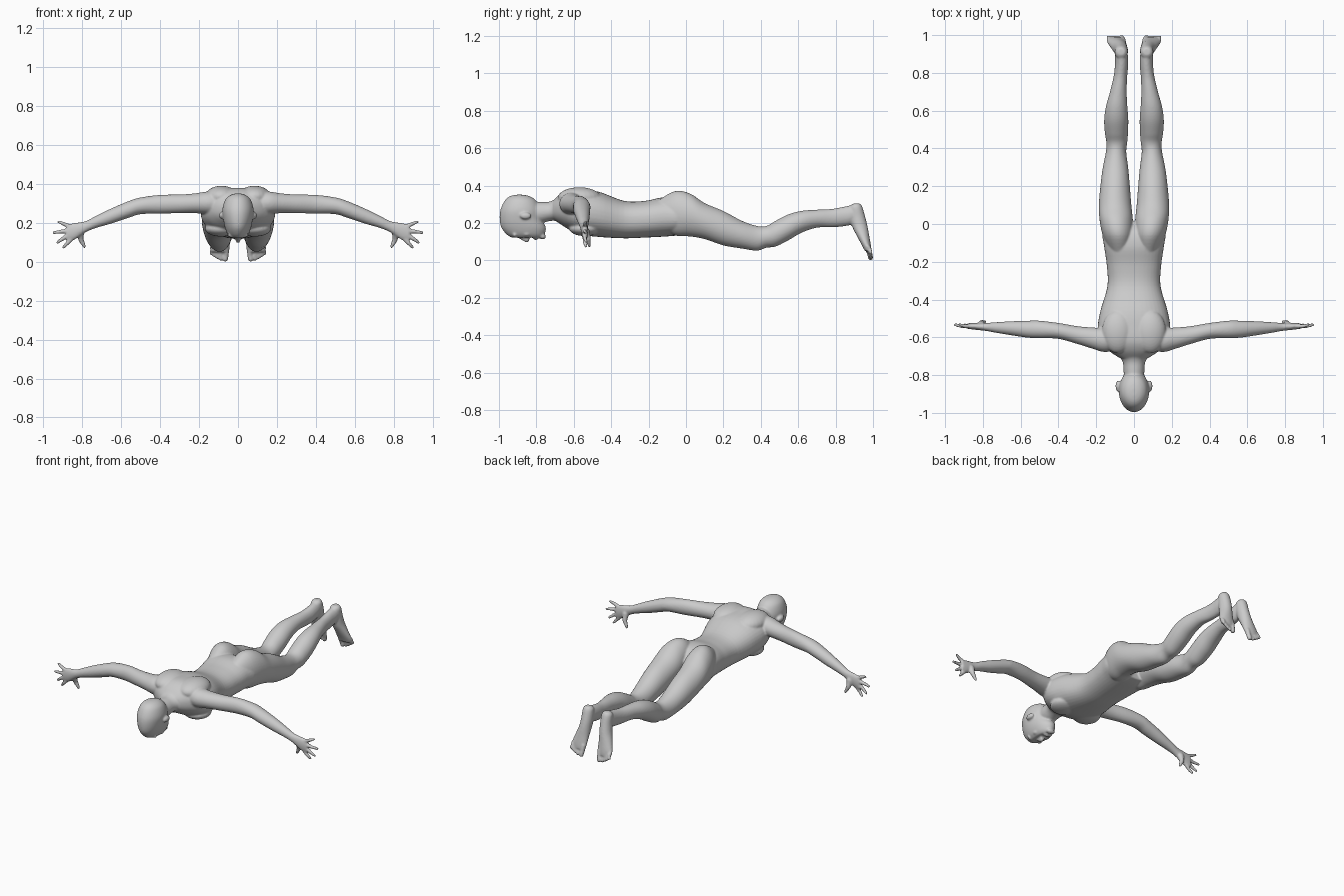
import bpy, bmesh
from math import cos, sin, pi
from mathutils import Vector, Matrix

bm = bmesh.new()


def curve_points(rows, steps=5):
    """Catmull-Rom interpolation of cross-section rows."""
    out = []
    for i in range(len(rows) - 1):
        p = [rows[max(0, min(len(rows) - 1, i + k))] for k in (-1, 0, 1, 2)]
        for s in range(steps):
            t = s / steps
            out.append([0.5 * (2 * b + (c - a) * t + (2 * a - 5 * b + 4 * c - d) * t * t
                               + (3 * b - a - 3 * c + d) * t ** 3) for a, b, c, d in zip(*p)])
    return out + [list(rows[-1])]


def loft(rows, axis, side=1, power=1.0, n=40):
    """Rows of centre x, y, z and two half sizes; rings lie across the given axis."""
    u, v = [i for i in range(3) if i != axis]
    rings = []
    for row in curve_points(rows):
        ring = []
        for k in range(n):
            c, s = cos(2 * pi * k / n), sin(2 * pi * k / n)
            p = list(row[:3])
            p[u] += row[3] * (abs(c) ** power) * (1 if c > 0 else -1)
            p[v] += row[4] * (abs(s) ** power) * (1 if s > 0 else -1)
            ring.append(bm.verts.new((p[0] * side, p[1], p[2])))
        rings.append(ring)
    for a, b in zip(rings, rings[1:]):
        for k in range(n):
            bm.faces.new((a[k], a[(k + 1) % n], b[(k + 1) % n], b[k]))
    bm.faces.new(rings[0][::-1])
    bm.faces.new(rings[-1])


def ball(c, r):
    bmesh.ops.create_uvsphere(bm, u_segments=24, v_segments=16, radius=1,
                              matrix=Matrix.Translation(c) @ Matrix.Diagonal((*r, 1)))


def digit(points, radii, side):
    """Finger or toe: balls joined by tapered cylinders."""
    pts = [Vector((p[0] * side, p[1], p[2])) for p in points]
    for p, r in zip(pts, radii):
        ball(p, (r, r, r))
    for a, b, r1, r2 in zip(pts, pts[1:], radii, radii[1:]):
        d = b - a
        bmesh.ops.create_cone(bm, cap_ends=True, segments=16, radius1=r1, radius2=r2, depth=d.length,
                              matrix=Matrix.Translation((a + b) / 2) @ d.to_track_quat('Z', 'Y').to_matrix().to_4x4())


# torso
loft([(0, -.71, .27, .075, .05), (0, -.67, .275, .135, .082), (0, -.62, .27, .178, .108),
      (0, -.55, .257, .192, .121), (0, -.46, .245, .178, .12), (0, -.33, .218, .141, .100),
      (0, -.22, .22, .144, .098), (0, -.12, .232, .158, .105), (0, -.04, .228, .165, .094),
      (0, .015, .205, .11, .06)], 1, power=.88)
# neck
loft([(0, -.86, .25, .05, .06), (0, -.78, .255, .055, .057), (0, -.73, .262, .06, .052),
      (0, -.69, .272, .085, .06), (0, -.65, .275, .11, .07)], 1)
# head, from the back of the skull to the face
loft([(0, -.89, .351, .015, .02), (0, -.888, .342, .042, .055), (0, -.885, .318, .066, .085),
      (0, -.884, .27, .08, .108), (0, -.883, .22, .076, .113), (0, -.868, .175, .067, .119),
      (0, -.858, .14, .053, .102), (0, -.85, .122, .036, .083)], 2)
# nose, lips, chin, brow
loft([(0, -.905, .135, .008, .012), (0, -.88, .124, .009, .014), (0, -.855, .113, .012, .017),
      (0, -.838, .116, .014, .014)], 1)
ball((0, -.803, .121), (.022, .014, .012))
ball((0, -.767, .128), (.027, .018, .016))

for s in (1, -1):
    # brow, cheek and ear
    ball((s * .028, -.915, .137), (.026, .013, .013))
    ball((s * .036, -.852, .142), (.022, .024, .015))
    ball((s * .083, -.858, .238), (.015, .03, .018))
    # shoulder blade and chest muscle
    ball((s * .085, -.57, .335), (.085, .115, .056))
    ball((s * .085, -.54, .17), (.085, .085, .04))
    # arm and palm
    loft([(.09, -.612, .30, .058, .06), (.16, -.614, .303, .063, .058), (.22, -.604, .301, .056, .051),
          (.30, -.588, .298, .047, .048), (.40, -.566, .296, .042, .048), (.50, -.558, .288, .046, .043),
          (.56, -.557, .270, .045, .043), (.65, -.552, .236, .037, .039), (.73, -.548, .205, .028, .031),
          (.785, -.545, .18, .021, .029), (.84, -.542, .157, .018, .043),
          (.88, -.54, .147, .015, .045)], 0, s)
    # fingers and thumb
    for base, tip in (((.865, .182), (.922, .206)), ((.875, .16), (.947, .15)),
                      ((.875, .137), (.928, .100)), ((.86, .115), (.897, .074))):
        mid = ((base[0] + tip[0]) / 2, (base[1] + tip[1]) / 2)
        digit([(base[0], -.541, base[1]), (mid[0], -.541, mid[1]), (tip[0], -.534, tip[1])],
              (.012, .0105, .008), s)
    digit([(.81, -.535, .155), (.808, -.522, .115), (.79, -.517, .079)], (.02, .014, .009), s)
    # buttock, thigh and calf
    loft([(.075, -.15, .25, .05, .07), (.085, -.06, .252, .08, .118), (.094, .02, .243, .088, .115),
          (.1, .1, .21, .086, .096), (.1, .2, .172, .078, .092), (.098, .3, .137, .067, .074),
          (.095, .38, .118, .054, .066), (.091, .43, .126, .055, .058), (.093, .48, .143, .061, .069),
          (.094, .55, .178, .064, .069), (.092, .62, .207, .057, .058), (.083, .70, .223, .044, .048),
          (.072, .78, .226, .036, .049), (.066, .84, .234, .035, .052), (.066, .89, .245, .034, .05),
          (.067, .925, .265, .026, .028)], 1, s)
    # foot, heel up and toes down
    loft([(.068, .912, .304, .018, .018), (.068, .909, .285, .033, .034), (.068, .918, .23, .036, .041),
          (.073, .93, .18, .038, .041), (.083, .947, .13, .044, .033), (.092, .965, .08, .05, .024),
          (.094, .974, .05, .046, .018)], 2, s)
    # toes
    digit([(.06, .972, .07), (.062, .982, .035), (.065, .987, .014)], (.017, .014, .014), s)
    for i in range(4):
        x, z = .087 + .0155 * i, .015 + .0095 * i
        digit([(x, .97, .075), (x, .982, z + .018), (x + .003, .988, z)], (.011, .0095, .01), s)

bmesh.ops.recalc_face_normals(bm, faces=bm.faces[:])
mesh = bpy.data.meshes.new("lying_figure")
bm.to_mesh(mesh)
bm.free()
body = bpy.data.objects.new("lying_figure", mesh)
bpy.context.collection.objects.link(body)
for f in mesh.polygons:
    f.use_smooth = True

# fuse all parts into one smooth skin
fuse = body.modifiers.new("fuse", 'REMESH')
fuse.mode = 'VOXEL'
fuse.voxel_size = .0055
fuse.use_smooth_shade = True
soften = body.modifiers.new("soften", 'SMOOTH')
soften.factor = .5
soften.iterations = 5
